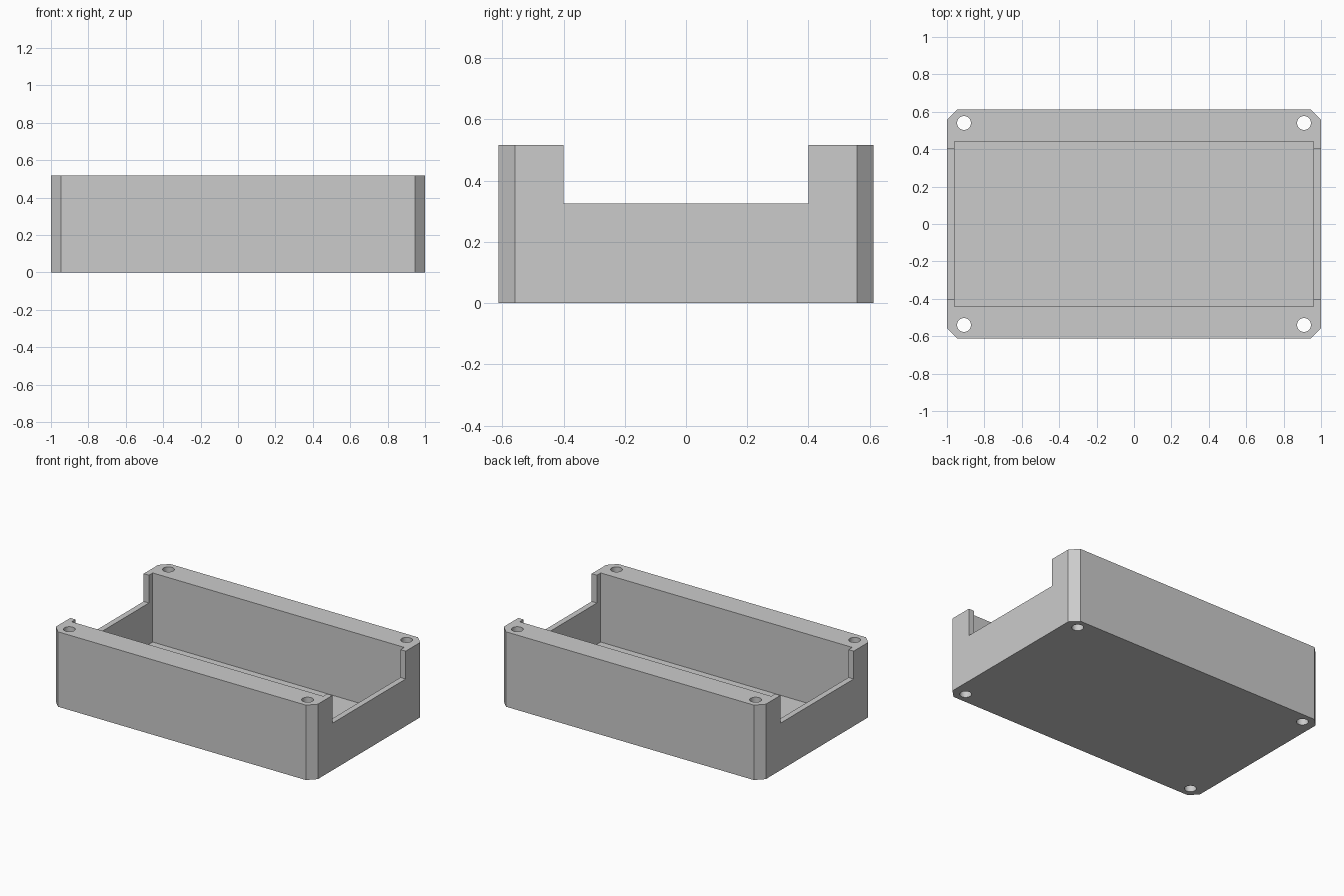
import bpy
import bmesh

if "Cube" in bpy.data.objects:
    bpy.data.objects.remove(bpy.data.objects["Cube"], do_unlink=True)

HALF_X, HALF_Y, HEIGHT = 1.0, 0.612, 0.517
CHAMFER = 0.054
FLOOR = 0.04
CAVITY_X, CAVITY_Y = 0.96, 0.441
NOTCH_Y, NOTCH_Z = 0.4, 0.325
HOLE_X, HOLE_Y, HOLE_R = 0.909, 0.54, 0.037

grey = bpy.data.materials.new("plain grey")
grey.use_nodes = True
grey.diffuse_color = (0.6, 0.6, 0.6, 1)
grey.node_tree.nodes["Principled BSDF"].inputs["Base Color"].default_value = (0.6, 0.6, 0.6, 1)


def prism(name, outline, z0, z1):
    """Extrude a flat outline from z0 to z1."""
    bm = bmesh.new()
    base = bm.faces.new([bm.verts.new((x, y, z0)) for x, y in outline])
    top = bmesh.ops.extrude_face_region(bm, geom=[base])["geom"]
    bmesh.ops.translate(bm, vec=(0, 0, z1 - z0),
                        verts=[v for v in top if isinstance(v, bmesh.types.BMVert)])
    bmesh.ops.recalc_face_normals(bm, faces=bm.faces)
    mesh = bpy.data.meshes.new(name)
    bm.to_mesh(mesh)
    bm.free()
    mesh.materials.append(grey)
    obj = bpy.data.objects.new(name, mesh)
    bpy.context.collection.objects.link(obj)
    return obj


def rectangle(hx, hy):
    return [(-hx, -hy), (hx, -hy), (hx, hy), (-hx, hy)]


def cut(target, cutter):
    """Subtract the cutter from the target and discard it."""
    cutter.hide_render = True
    mod = target.modifiers.new("cut", "BOOLEAN")
    mod.operation = "DIFFERENCE"
    mod.solver = "EXACT"
    mod.object = cutter
    bpy.context.view_layer.objects.active = target
    bpy.ops.object.modifier_apply(modifier=mod.name)
    bpy.data.objects.remove(cutter, do_unlink=True)


# Block with chamfered upright corners
ax, ay = HALF_X - CHAMFER, HALF_Y - CHAMFER
tray = prism("enclosure_base",
             [(-ax, -HALF_Y), (ax, -HALF_Y), (HALF_X, -ay), (HALF_X, ay),
              (ax, HALF_Y), (-ax, HALF_Y), (-HALF_X, ay), (-HALF_X, -ay)], 0, HEIGHT)

# Inner cavity, then the lowered end walls
cut(tray, prism("cavity_cutter", rectangle(CAVITY_X, CAVITY_Y), FLOOR, 1))
cut(tray, prism("notch_cutter", rectangle(HALF_X + 0.2, NOTCH_Y), NOTCH_Z, 1))

# Screw holes through the four corners
for sx in (-1, 1):
    for sy in (-1, 1):
        bpy.ops.mesh.primitive_cylinder_add(vertices=32, radius=HOLE_R, depth=2,
                                            location=(sx * HOLE_X, sy * HOLE_Y, 0))
        cut(tray, bpy.context.object)

# Round hole walls, crisp edges elsewhere
bpy.ops.object.select_all(action="DESELECT")
tray.select_set(True)
bpy.context.view_layer.objects.active = tray
bpy.ops.object.shade_smooth_by_angle(angle=0.5)
